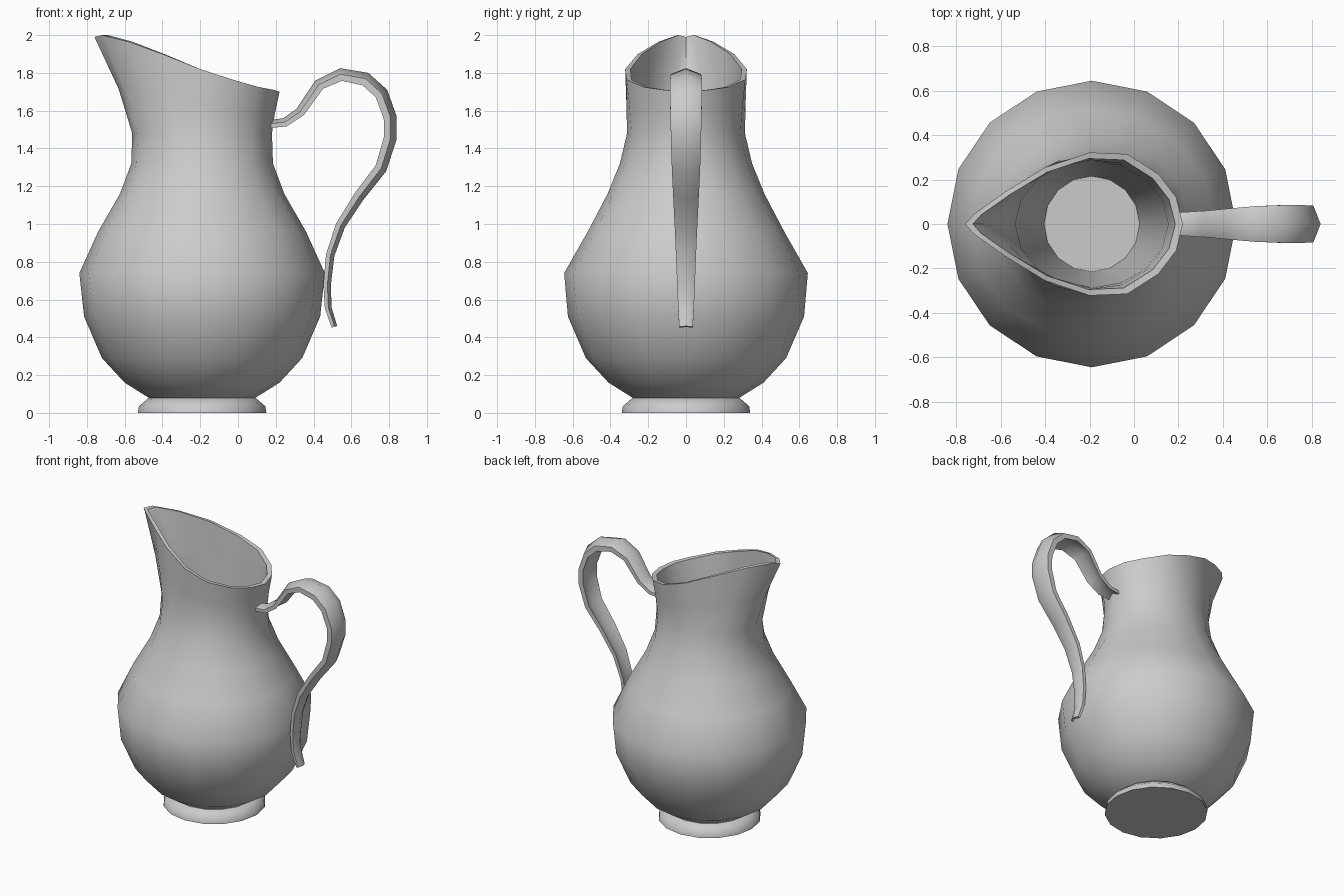
import bpy, bmesh
from math import sin, cos, pi, radians
from mathutils import Vector

cube = bpy.data.objects.get("Cube")
if cube:
    bpy.data.objects.remove(cube)

SIDES = 16
AXIS = -0.19

grey = bpy.data.materials.new("plain_grey")
grey.use_nodes = True
grey.diffuse_color = (0.6, 0.6, 0.6, 1)
grey.node_tree.nodes["Principled BSDF"].inputs["Base Color"].default_value = (0.6, 0.6, 0.6, 1)


def loft(name, rings, angle):
    """Skin a list of closed rings into one capped object."""
    bm = bmesh.new()
    loops = [[bm.verts.new(p) for p in ring] for ring in rings]
    for a, b in zip(loops, loops[1:]):
        n = len(a)
        for i in range(n):
            j = (i + 1) % n
            bm.faces.new((a[i], a[j], b[j], b[i]))
    bm.faces.new(loops[0][::-1])
    bm.faces.new(loops[-1])
    bmesh.ops.recalc_face_normals(bm, faces=bm.faces)
    mesh = bpy.data.meshes.new(name)
    bm.to_mesh(mesh)
    bm.free()
    mesh.materials.append(grey)
    obj = bpy.data.objects.new(name, mesh)
    bpy.context.collection.objects.link(obj)
    bpy.ops.object.select_all(action='DESELECT')
    obj.select_set(True)
    bpy.context.view_layer.objects.active = obj
    bpy.ops.object.shade_smooth_by_angle(angle=radians(angle))


def ellipse(z, rx, ry):
    turns = [2 * pi * i / SIDES for i in range(SIDES)]
    return [Vector((AXIS + rx * cos(t), ry * sin(t), z)) for t in turns]


def shrink(ring):
    """Inner copy of a ring, one wall thickness smaller."""
    mid = (ring[0].x + ring[SIDES // 2].x) / 2
    return [Vector((mid + (p.x - mid) * 0.93, p.y * 0.915, p.z)) for p in ring]


# Foot
loft("foot", [ellipse(z, r, r) for z, r in
              [(0, 0.34), (0.035, 0.335), (0.078, 0.285)]], 60)

# Body: round belly rising to a slightly oval neck
levels = [(0.05, 0.235, 0.235), (0.16, 0.41, 0.41), (0.29, 0.53, 0.53),
          (0.51, 0.625, 0.625), (0.74, 0.65, 0.645), (0.96, 0.55, 0.52),
          (1.16, 0.435, 0.415), (1.32, 0.375, 0.35), (1.48, 0.37, 0.312)]
outer = [ellipse(*level) for level in levels]

# Slanted rim drawn out into a spout, mirrored across y
half = [(0.22, 0, 1.70), (0.19, 0.12, 1.71), (0.11, 0.225, 1.725),
        (-0.03, 0.315, 1.765), (-0.2, 0.322, 1.82), (-0.4, 0.255, 1.9),
        (-0.58, 0.145, 1.965), (-0.72, 0.045, 2.0), (-0.76, 0, 1.99)]
rim = [Vector(p) for p in half + [(x, -y, z) for x, y, z in half[-2:0:-1]]]
neck = outer[-1]
flare = [Vector((a.x + (b.x - a.x) * 0.36, a.y + (b.y - a.y) * 0.36,
                 a.z + (b.z - a.z) * 0.46)) for a, b in zip(neck, rim)]

# Inside: follows the spout and neck, then tapers to a flat floor
inner = [shrink(ring) for ring in (rim, flare, neck)]
inner += [ellipse(1.32, 0.335, 0.28), ellipse(0.1, 0.215, 0.215)]
loft("body", outer + [flare, rim] + inner, 50)

# Handle: crowned strap swept along its outer ridge (x, z, half width)
path = [(0.165, 1.55, 0.05), (0.24, 1.56, 0.055), (0.31, 1.61, 0.06),
        (0.41, 1.76, 0.07), (0.54, 1.825, 0.08), (0.69, 1.80, 0.085),
        (0.79, 1.71, 0.085), (0.84, 1.57, 0.082), (0.84, 1.45, 0.08),
        (0.785, 1.28, 0.075), (0.665, 1.13, 0.068), (0.565, 0.98, 0.06),
        (0.51, 0.83, 0.053), (0.492, 0.68, 0.047), (0.495, 0.56, 0.042),
        (0.525, 0.46, 0.036)]
strap = []
for i, (x, z, w) in enumerate(path):
    before, after = path[max(i - 1, 0)], path[min(i + 1, len(path) - 1)]
    along = Vector((after[0] - before[0], 0, after[1] - before[1])).normalized()
    inward = Vector((along.z, 0, -along.x))
    section = [(0, 0), (w, 0.4 * w), (w, 0.85 * w), (0, 0.5 * w),
               (-w, 0.85 * w), (-w, 0.4 * w)]
    strap.append([Vector((x, y, z)) + inward * d for y, d in section])
loft("handle", strap, 45)
